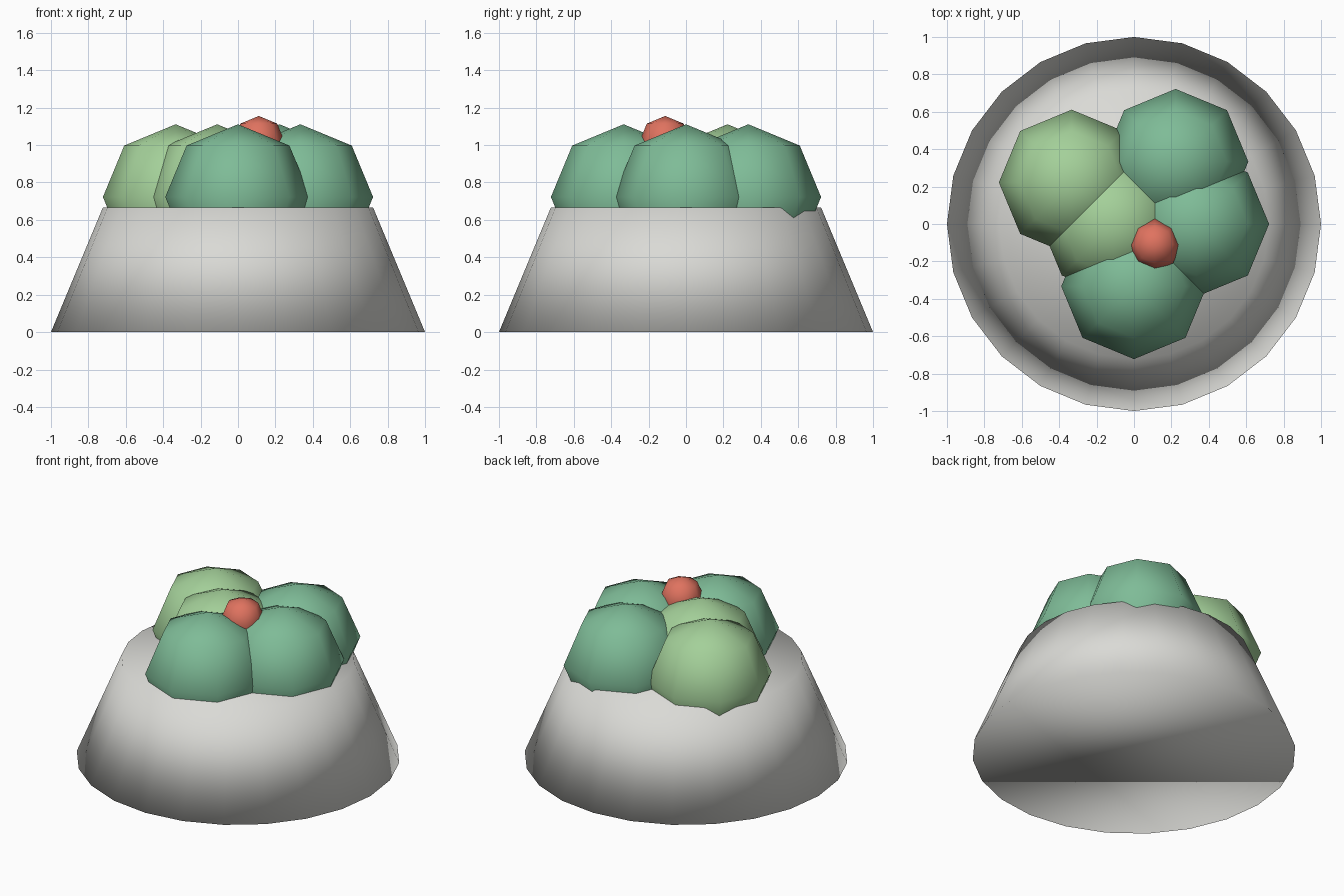
import bpy

cube = bpy.data.objects.get("Cube")
if cube:
    bpy.data.objects.remove(cube, do_unlink=True)

U = 1 / 9  # layout module


def material(name, rgb):
    mat = bpy.data.materials.new(name)
    mat.use_nodes = True
    colour = (*rgb, 1)
    mat.diffuse_color = colour
    mat.node_tree.nodes["Principled BSDF"].inputs["Base Color"].default_value = colour
    return mat


def finish(name, mat):
    obj = bpy.context.object
    obj.name = name
    obj.data.materials.append(mat)
    bpy.ops.object.shade_smooth()
    return obj


def ball(name, x, y, z, radius, mat):
    bpy.ops.mesh.primitive_uv_sphere_add(
        segments=8, ring_count=4, radius=radius * U, location=(x * U, y * U, z * U))
    return finish(name, mat)


stone = material("pale_grey", (0.70, 0.70, 0.67))
dark_leaf = material("deep_green", (0.21, 0.50, 0.31))
light_leaf = material("light_green", (0.37, 0.63, 0.32))
red = material("coral_red", (0.74, 0.17, 0.115))

# Tapered base, softly shaded across its rims
bpy.ops.mesh.primitive_cone_add(
    vertices=24, radius1=9 * U, radius2=6.5 * U, depth=6 * U, location=(0, 0, 3 * U))
finish("tapered_base", stone)

# Clustered foliage balls
for name, x, y, mat in (
    ("foliage_front", 0, -3, dark_leaf),
    ("foliage_left", 3, 0, dark_leaf),
    ("foliage_back", 2, 3, dark_leaf),
    ("foliage_right", -3, 2, light_leaf),
    ("foliage_middle", -1, 0, light_leaf),
):
    ball(name, x, y, 6.5, 3.5, mat)

# Small bloom on top
ball("bloom", 1, -1, 9.15, 1.25, red)
